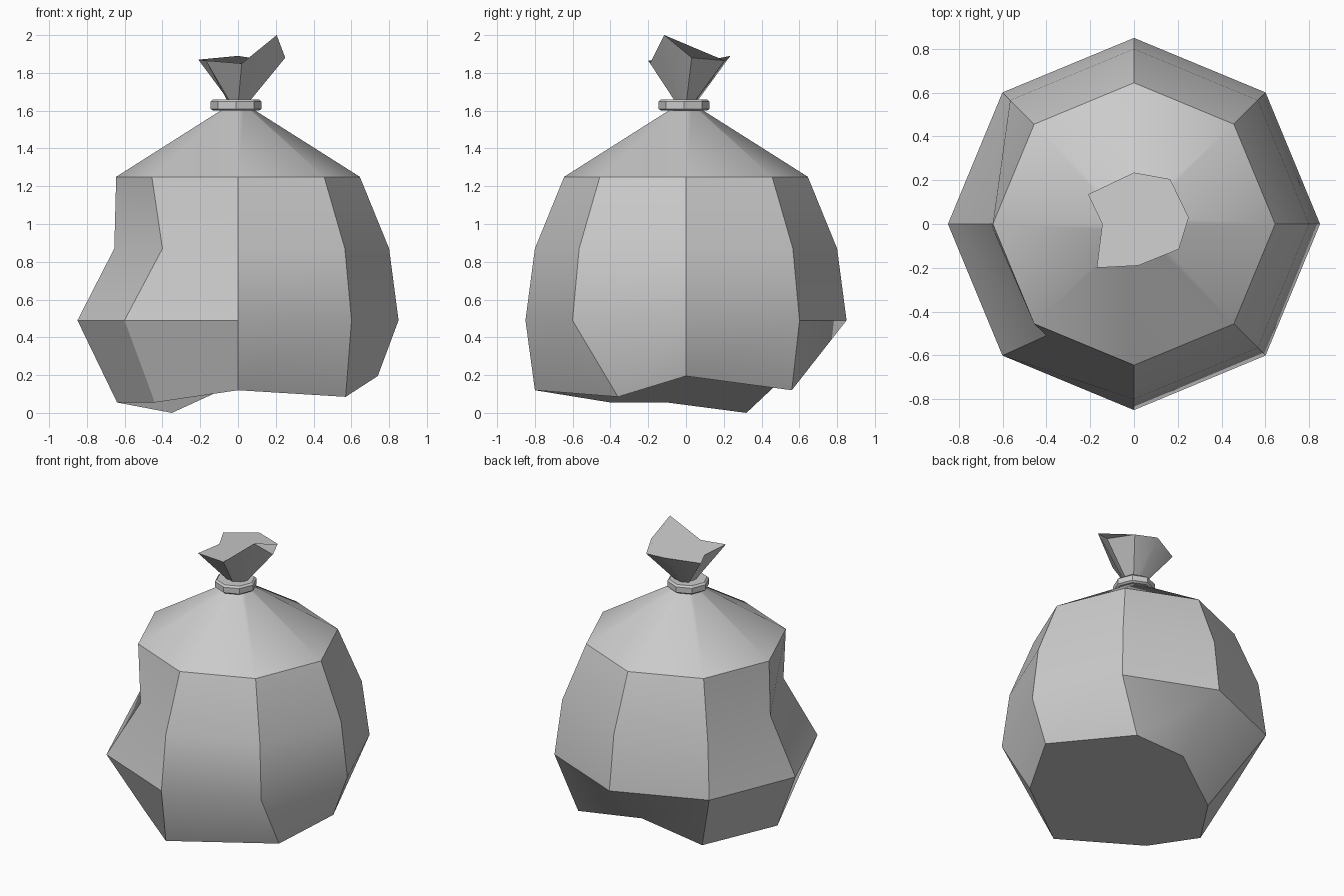
import bpy, bmesh
from math import sin, cos, radians, pi

if "Cube" in bpy.data.objects:
    bpy.data.objects.remove(bpy.data.objects["Cube"])


def octagon(r, z):
    return [(r * cos(i * pi / 4), r * sin(i * pi / 4), z) for i in range(8)]


def finish(name, bm, angle):
    bmesh.ops.recalc_face_normals(bm, faces=bm.faces)
    mesh = bpy.data.meshes.new(name)
    bm.to_mesh(mesh)
    bm.free()
    obj = bpy.data.objects.new(name, mesh)
    bpy.context.collection.objects.link(obj)
    bpy.ops.object.select_all(action='DESELECT')
    obj.select_set(True)
    bpy.context.view_layer.objects.active = obj
    bpy.ops.object.shade_smooth_by_angle(angle=radians(angle))
    return obj


def loft(name, rings, angle=30):
    bm = bmesh.new()
    loops = [[bm.verts.new(p) for p in ring] for ring in rings]
    for a, b in zip(loops, loops[1:]):
        for i in range(8):
            j = (i + 1) % 8
            bm.faces.new((a[i], a[j], b[j], b[i]))
    bm.faces.new(loops[0][::-1])
    bm.faces.new(loops[-1])
    return finish(name, bm, angle)


# Sagging base, counter-clockwise from +x
base = [(.74, 0, .195), (.445, .56, .12), (0, .49, .16), (-.35, .32, 0),
        (-.64, -.10, .055), (-.44, -.40, .055), (0, -.80, .12), (.57, -.36, .085)]

# Body ring with the dent on the left
waist = octagon(.80, .87)
waist[4] = (-.655, 0, .87)
waist[5] = (-.40, -.51, .87)

# Ragged top of the gathered bag mouth
mouth = [(.25, .03, 1.88), (.165, .205, 1.865), (0, .235, 1.89), (-.21, .135, 1.87),
         (-.145, 0, 1.86), (-.17, -.20, 1.865), (.02, -.19, 1.85), (.205, -.115, 2.0)]

# Bag
loft("bag", [base, octagon(.85, .49), waist, octagon(.645, 1.25),
             octagon(.045, 1.63), mouth])

# Tie band around the neck
band = loft("tie_band", [
    [(x - .01, y - .01, z) for x, y, z in octagon(r, h)]
    for r, h in ((.122, 1.60), (.135, 1.61), (.135, 1.648), (.122, 1.66))])
